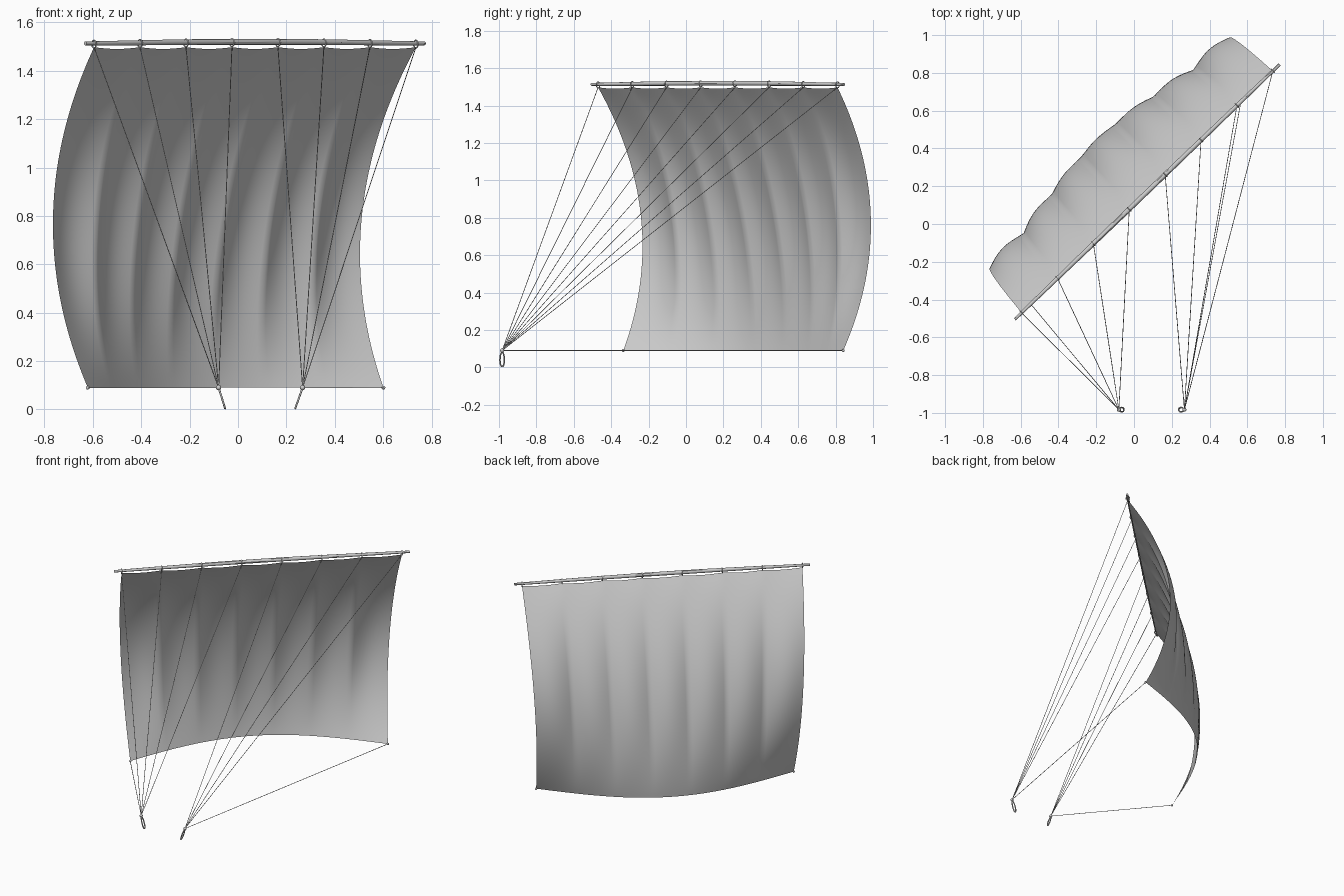
import bpy, bmesh, math
from mathutils import Vector

if "Cube" in bpy.data.objects:
    bpy.data.objects.remove(bpy.data.objects["Cube"], do_unlink=True)


def material(name, value):
    m = bpy.data.materials.new(name)
    m.use_nodes = True
    colour = (value, value, value, 1)
    m.diffuse_color = colour
    m.node_tree.nodes["Principled BSDF"].inputs["Base Color"].default_value = colour
    return m


GREY = material("plain grey", 0.6)

# Shared frame: along the yard, and out behind it
LEFT, RIGHT = Vector((-0.595, -0.47, 1.497)), Vector((0.735, 0.81, 1.497))
SPAN = RIGHT - LEFT
ALONG = SPAN.normalized()
BACK = Vector((-ALONG.y, ALONG.x, 0))
UP = Vector((0, 0, 1))
PANELS = 7
HEIGHT = 1.407


def finish(name, bm):
    mesh = bpy.data.meshes.new(name)
    bm.to_mesh(mesh)
    bm.free()
    mesh.materials.append(GREY)
    mesh.shade_smooth()
    ob = bpy.data.objects.new(name, mesh)
    bpy.context.collection.objects.link(ob)
    return ob


def tube(name, points, radii, sides=8, closed=False):
    """Sweep a round section along a path."""
    bm = bmesh.new()
    count = len(points)
    rings = []
    for i, p in enumerate(points):
        if closed:
            d = points[(i + 1) % count] - points[i - 1]
        else:
            d = points[min(i + 1, count - 1)] - points[max(i - 1, 0)]
        d.normalize()
        ref = ALONG if closed else (UP if abs(d.z) < 0.95 else ALONG)
        a = d.cross(ref).normalized()
        b = d.cross(a)
        ring = []
        for k in range(sides):
            t = 2 * math.pi * k / sides
            ring.append(bm.verts.new(p + (a * math.cos(t) + b * math.sin(t)) * radii[i]))
        rings.append(ring)
    for i in range(count if closed else count - 1):
        r, s = rings[i], rings[(i + 1) % count]
        for k in range(sides):
            n = (k + 1) % sides
            bm.faces.new((r[k], r[n], s[n], s[k]))
    if not closed:
        bm.faces.new(rings[0])
        bm.faces.new(rings[-1])
    bmesh.ops.recalc_face_normals(bm, faces=bm.faces)
    return finish(name, bm)


def knot(name, place, radius):
    bm = bmesh.new()
    bmesh.ops.create_icosphere(bm, subdivisions=2, radius=radius)
    bmesh.ops.translate(bm, verts=bm.verts, vec=place)
    return finish(name, bm)


def sail_point(u, v):
    """u runs along the yard, v from head to foot."""
    lobe = abs(math.sin(PANELS * math.pi * u))
    edge = min(1, PANELS * u, PANELS * (1 - u))
    depth = 1.019 * v - 0.904 * v * v
    depth += 0.26 * v ** 2.4 * math.sin(math.pi * u)
    depth += 0.03 * (lobe - edge) * math.sin(math.pi * v) ** 1.5
    inset = 0.075 * v * (1 - 2 * u)
    sag = 0.007 * lobe * (1 - v) ** 4
    return LEFT + SPAN * u + ALONG * inset + BACK * depth - UP * (HEIGHT * v + sag)


# Sail: a billowing sheet with seven soft lobes
bm = bmesh.new()
COLS, ROWS = PANELS * 12, 48
grid = [[bm.verts.new(sail_point(i / COLS, j / ROWS)) for i in range(COLS + 1)]
        for j in range(ROWS + 1)]
for j in range(ROWS):
    for i in range(COLS):
        bm.faces.new((grid[j][i], grid[j + 1][i], grid[j + 1][i + 1], grid[j][i + 1]))
finish("sail", bm)


# Yard: a spar tapering to its ends, bowed slightly upward
def yard_point(u):
    return LEFT + SPAN * u + UP * (0.016 + 0.006 * math.sin(math.pi * max(0, min(1, u))))


steps = [-0.027 + 1.054 * i / 24 for i in range(25)]
yard = tube("yard", [yard_point(u) for u in steps],
            [0.008 + 0.005 * math.sin(math.pi * i / 24) for i in range(25)], 12)
bpy.context.view_layer.objects.active = yard
yard.select_set(True)
bpy.ops.object.shade_smooth_by_angle()

# Two anchor links, each leaning toward the other
ANCHORS = [(Vector((-0.08, -0.983, 0.09)), Vector((-0.052, -0.983, 0.0))),
           (Vector((0.267, -0.983, 0.09)), Vector((0.235, -0.983, 0.0)))]
for side, (top, foot) in zip(("first", "second"), ANCHORS):
    loop = []
    for k in range(28):
        t = 2 * math.pi * k / 28
        f = 0.52 - 0.43 * math.cos(t)
        wide = 0.010 + 0.003 * f
        loop.append(top.lerp(foot, f) + Vector((0, wide * math.sin(t), 0)))
    tube(side + "_anchor_link", loop, [0.004] * len(loop), 8, True)
    knot(side + "_anchor_knot", top, 0.011)

# Ties around the yard, each with a rope down to the nearer anchor
for k in range(PANELS + 1):
    u = k / PANELS
    anchor = ANCHORS[0 if k < 4 else 1][0]
    centre = yard_point(u) - UP * 0.003
    ring = [centre + BACK * 0.013 * math.cos(t) + UP * 0.016 * math.sin(t)
            for t in (2 * math.pi * i / 16 for i in range(16))]
    tube("yard_tie_%d" % (k + 1), ring, [0.003] * 16, 6, True)
    tube("head_rope_%d" % (k + 1), [sail_point(u, 0), anchor], [0.0018] * 2, 6)

# Foot ropes from the lower corners
for side, u, (anchor, foot) in zip(("first", "second"), (0, 1), ANCHORS):
    corner = sail_point(u, 1)
    knot(side + "_corner_knot", corner, 0.008)
    tube(side + "_foot_rope", [corner, anchor], [0.0018] * 2, 6)
